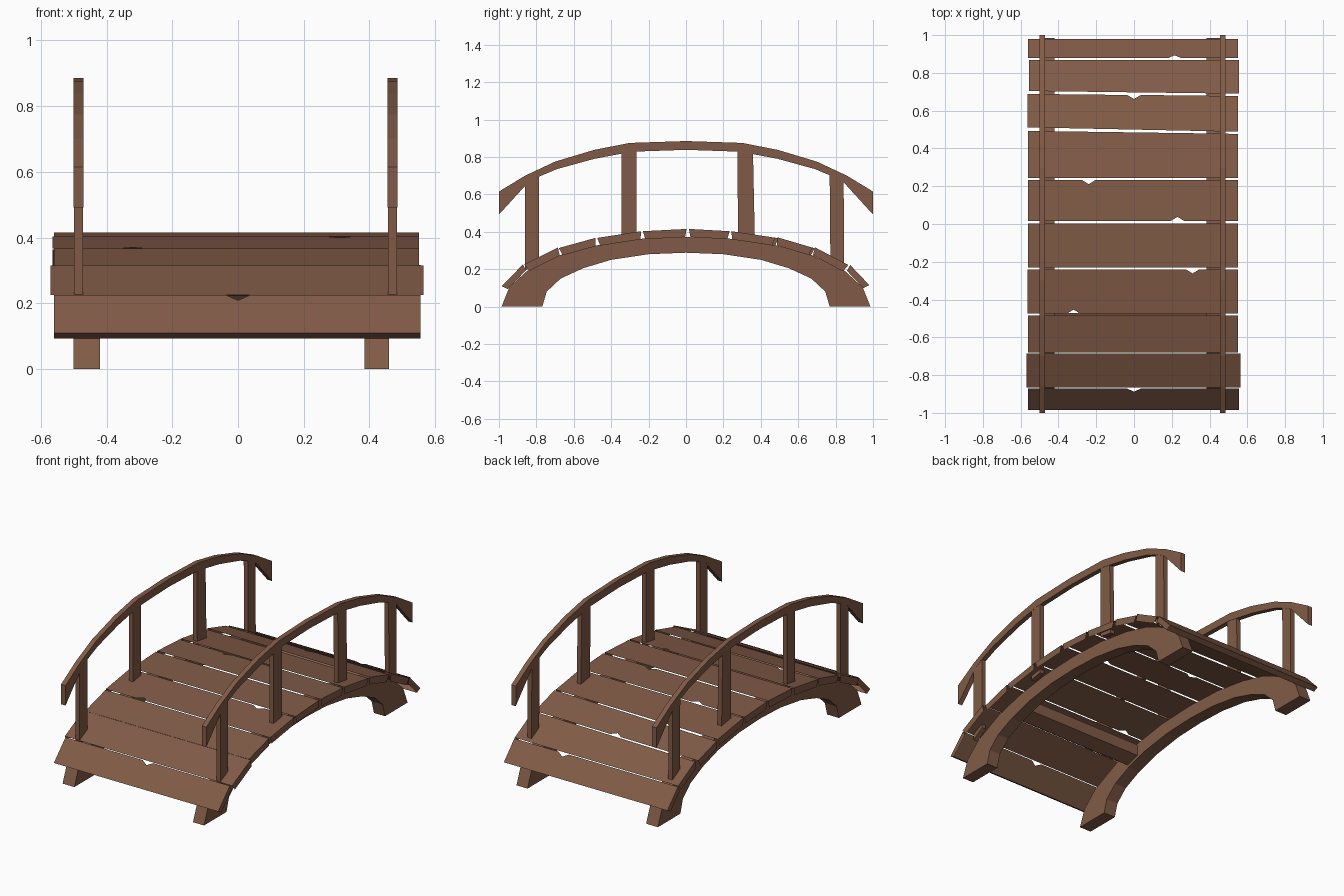
import bpy, bmesh
from mathutils import Vector

if "Cube" in bpy.data.objects:
    bpy.data.objects.remove(bpy.data.objects["Cube"])

wood = bpy.data.materials.new("brown_wood")
wood.diffuse_color = (0.22, 0.105, 0.063, 1)
wood.use_nodes = True
wood.node_tree.nodes["Principled BSDF"].inputs["Base Color"].default_value = wood.diffuse_color


def loft(name, first, second, skip=(), cap=True):
    """Solid between two matching outlines; skipped walls / cap stay open."""
    bm = bmesh.new()
    a = [bm.verts.new(p) for p in first]
    b = [bm.verts.new(p) for p in second]
    bm.faces.new(a)
    if cap:
        bm.faces.new(b[::-1])
    for i in range(len(a)):
        j = (i + 1) % len(a)
        if i not in skip:
            bm.faces.new((a[i], b[i], b[j], a[j]))
    bmesh.ops.recalc_face_normals(bm, faces=bm.faces)
    loose = [v for v in bm.verts if not v.link_faces]
    bmesh.ops.delete(bm, geom=loose, context='VERTS')
    me = bpy.data.meshes.new(name)
    bm.to_mesh(me)
    bm.free()
    me.materials.append(wood)
    ob = bpy.data.objects.new(name, me)
    bpy.context.collection.objects.link(ob)
    return ob


def side_profile(name, pts, x0, x1):
    return loft(name, [(x0, y, z) for y, z in pts], [(x1, y, z) for y, z in pts])


def mirrored(half):
    """Half outline (y >= 0, starting and ending at y = 0) -> full outline."""
    return half + [(-y, z) for y, z in reversed(half) if y > 0]


# Arched support beams
arch = mirrored([(0, 0.372), (0.25, 0.362), (0.48, 0.327), (0.665, 0.278), (0.848, 0.192),
                 (0.945, 0.103), (0.986, 0), (0.768, 0), (0.745, 0.08), (0.67, 0.15),
                 (0.55, 0.205), (0.40, 0.25), (0.20, 0.28), (0, 0.288)])
side_profile("left_beam", arch, -0.5, -0.42)
side_profile("right_beam", arch, 0.385, 0.46)

# Cross brace under the deck
side_profile("cross_brace", [(-0.56, 0.225), (-0.47, 0.25), (-0.47, 0.32), (-0.56, 0.295)],
             -0.45, 0.42)

# Deck planks (open underneath): start (y, z), end (y, z), x range, skew at
# start and end, notches as (edge: 0 start / 1 end, x)
T = 0.043
planks = [
    ((-0.985, 0.11), (-0.872, 0.225), (-0.56, 0.555), 0, 0, [(1, 0.0)]),
    ((-0.865, 0.225), (-0.685, 0.315), (-0.57, 0.565), 0, 0, []),
    ((-0.68, 0.313), (-0.485, 0.367), (-0.56, 0.55), 0, 0, []),
    ((-0.475, 0.367), (-0.24, 0.403), (-0.565, 0.55), 0, 0, [(0, -0.32), (1, 0.31)]),
    ((-0.23, 0.403), (0.003, 0.415), (-0.56, 0.55), 0, 0, []),
    ((0.016, 0.415), (0.233, 0.403), (-0.56, 0.55), 0, 0, [(0, 0.23), (1, -0.24)]),
    ((0.243, 0.403), (0.485, 0.367), (-0.56, 0.55), 0, -0.008, []),
    ((0.50, 0.367), (0.683, 0.313), (-0.565, 0.55), -0.012, -0.006, [(1, 0.0)]),
    ((0.697, 0.313), (0.868, 0.222), (-0.555, 0.555), -0.008, 0, []),
    ((0.878, 0.222), (0.98, 0.115), (-0.56, 0.55), 0, 0, [(0, 0.215)]),
]
for i, (a, b, (xa, xb), s0, s1, notches) in enumerate(planks):
    p, q = Vector((0, *a)), Vector((0, *b))
    d = (q - p).normalized()
    length = (q - p).length
    normal = Vector((0, -d.z, d.y))

    def edge(which, inset):
        base, skew, sign = (length, s1, -1) if which else (0, s0, 1)
        base += sign * inset
        pts = [(xa, base - skew)]
        for w, nx in notches:
            if w == which:
                pts += [(nx - 0.036, base), (nx, base + sign * 0.022), (nx + 0.036, base)]
        return pts + [(xb, base + skew)]

    def outline(inset, drop):
        return [p + d * s + Vector((x, 0, 0)) - normal * drop
                for x, s in edge(0, inset) + edge(1, inset)[::-1]]

    n0, n1 = len(edge(0, 0)), len(edge(1, 0))
    skip = set(range(n0 + n1)) - {n0 - 1, n0 + n1 - 1}
    if i == 0:
        skip -= set(range(n0 - 1))
    if i == len(planks) - 1:
        skip -= set(range(n0, n0 + n1 - 1))
    thick = 0.034 if i in (0, len(planks) - 1) else T
    loft("deck_plank_%d" % (i + 1), outline(0, 0), outline(0.01, thick), skip, False)

# Handrails with flared ends, and their posts
rail = mirrored([(0, 0.885), (0.30, 0.875), (0.49, 0.838), (0.70, 0.775), (0.86, 0.70),
                 (1.0, 0.615), (1.0, 0.492), (0.845, 0.662), (0.79, 0.693), (0.69, 0.735),
                 (0.49, 0.79), (0.29, 0.828), (0, 0.838)])
posts = [
    [(-0.862, 0.19), (-0.787, 0.24), (-0.787, 0.705), (-0.862, 0.665)],
    [(-0.345, 0.36), (-0.265, 0.375), (-0.265, 0.845), (-0.345, 0.83)],
    [(0.278, 0.375), (0.368, 0.36), (0.358, 0.83), (0.275, 0.845)],
    [(0.772, 0.245), (0.845, 0.21), (0.843, 0.675), (0.768, 0.71)],
]
for side, x0, x1 in (("left", -0.5, -0.47), ("right", 0.455, 0.485)):
    side_profile(side + "_handrail", rail, x0, x1)
    for i, pts in enumerate(posts):
        side_profile("%s_post_%d" % (side, i + 1), pts, x0 + 0.001, x1 - 0.001)
